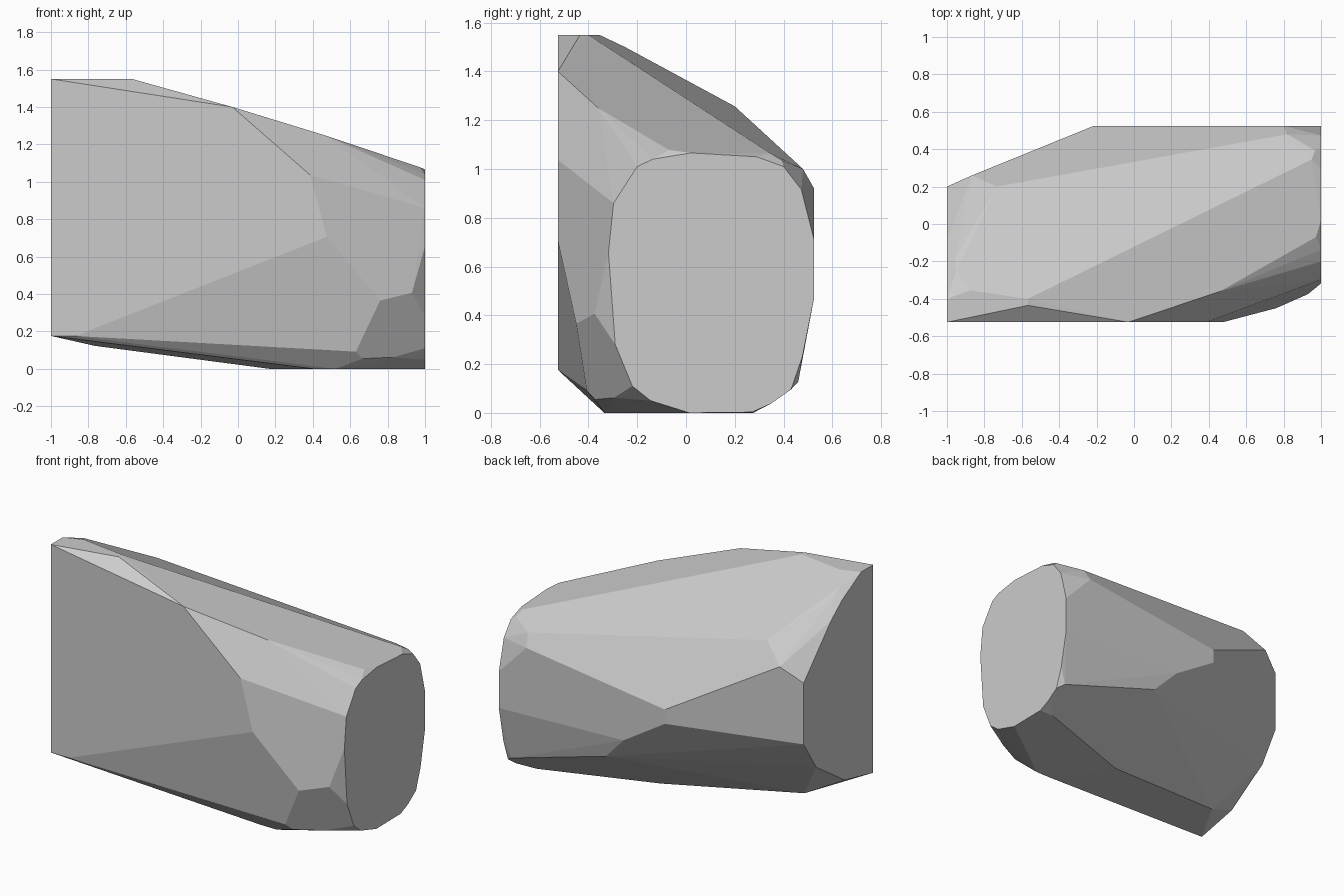
import bpy
import bmesh
import math

# Remove the default cube
default_cube = bpy.data.objects.get("Cube")
if default_cube:
    bpy.data.objects.remove(default_cube, do_unlink=True)


def make_material(name, colour):
    material = bpy.data.materials.new(name)
    material.use_nodes = True
    material.diffuse_color = colour
    shader = material.node_tree.nodes["Principled BSDF"]
    shader.inputs["Base Color"].default_value = colour
    return material


def outline_on_axis(axis, value, outline):
    """Place a flat two-dimensional outline on an axis-aligned plane."""
    points = []
    for pair in outline:
        point = list(pair)
        point.insert(axis, value)
        points.append(tuple(point))
    return points


def faceted_solid(name, points, material):
    """Wrap the corner points in a convex shell with flat facets."""
    mesh = bpy.data.meshes.new(name)
    bm = bmesh.new()
    for point in points:
        bm.verts.new(point)
    hull = bmesh.ops.convex_hull(bm, input=bm.verts[:])
    unused = {item for item in hull["geom_interior"] + hull["geom_unused"]
              if isinstance(item, bmesh.types.BMVert)}
    bmesh.ops.delete(bm, geom=list(unused), context="VERTS")
    # Merge the triangles lying in one facet
    bmesh.ops.dissolve_limit(bm, angle_limit=math.radians(2),
                             verts=bm.verts[:], edges=bm.edges[:])
    bmesh.ops.recalc_face_normals(bm, faces=bm.faces[:])
    for face in bm.faces:
        face.smooth = False
    bm.to_mesh(mesh)
    bm.free()
    mesh.materials.append(material)
    solid = bpy.data.objects.new(name, mesh)
    bpy.context.collection.objects.link(solid)
    return solid


X, Y, Z = range(3)

# Rounded flat end: outline in y and z
rounded_end = outline_on_axis(X, 1, [
    (.02, 1.066), (.29, 1.05), (.4, 1.01), (.473, .916), (.525, .71),
    (.525, .47), (.477, .23), (.43, .095), (.347, .037), (.27, .003),
    (.015, 0), (-.145, .05), (-.22, .11), (-.29, .28), (-.318, .657),
    (-.297, .86), (-.2, 1.01), (-.137, 1.04)])

# Tall broken end: outline in y and z
broken_end = outline_on_axis(X, -1, [
    (-.525, 1.55), (-.4, 1.55), (-.2, 1.44), (-.084, 1.346), (.2, 1.045),
    (.2, .64), (.07, .44), (-.23, .24), (-.525, .176)])

# Front cleavage plane: outline in x and z
front_plane = outline_on_axis(Y, -.525, [
    (-.03, 1.4), (.385, 1.037), (.475, .706), (-.87, .176)])

# Back plane: outline in x and z
back_plane = outline_on_axis(Y, .525, [
    (-.214, .784), (-.214, .69), (.088, .5), (.8, .92)])

# Underside: outline in x and y
underside = outline_on_axis(Z, 0, [
    (.17, .02), (.406, -.335), (.52, -.335), (.9, .275)])

# Level crest: outline in x and y
crest = outline_on_axis(Z, 1.55, [
    (-.567, -.435), (-.567, -.4), (-.877, -.355)])

# Chipped corners between the planes
upper_chips = [
    (-.95, -.25, 1.5), (-.955, -.18, 1.456), (-.733, .2, 1.257),
    (-.866, .26, 1.14), (.82, .48, 1), (.968, .393, 1.035),
    (.95, .345, 1.065), (.973, -.07, 1.078), (.46, -.36, 1.25)]
lower_chips = [
    (.76, -.45, .365), (.93, -.375, .407), (.63, -.407, .092),
    (.668, -.373, .055), (.83, -.295, .062), (-.765, -.145, .123),
    (.243, .49, .34), (.954, .46, .127)]

stone_grey = make_material("stone grey", (.6, .6, .6, 1))
faceted_solid("rock", rounded_end + broken_end + front_plane + back_plane
              + underside + crest + upper_chips + lower_chips, stone_grey)
